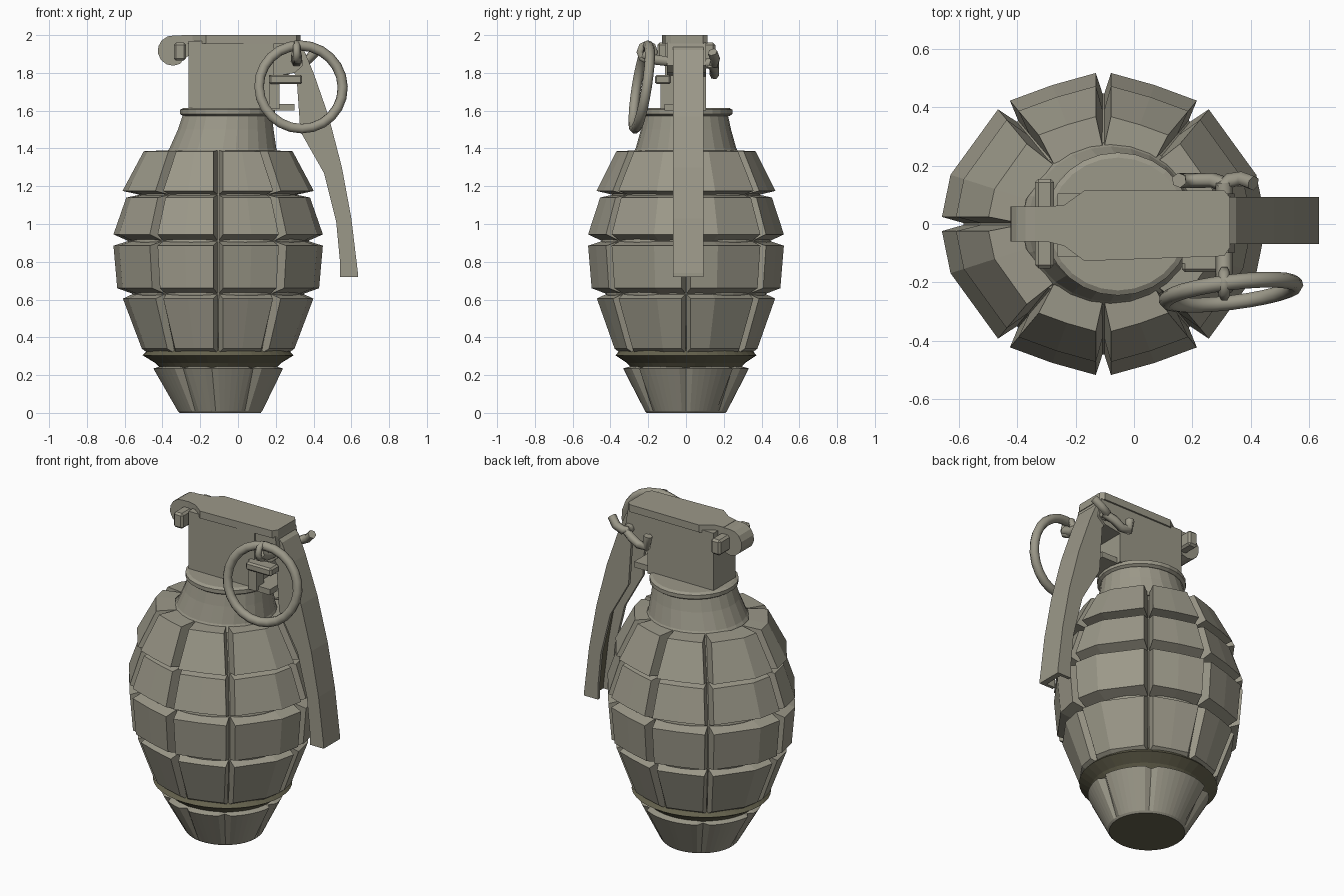
import bpy, bmesh, math
from mathutils import Vector, Euler

if "Cube" in bpy.data.objects:
    bpy.data.objects.remove(bpy.data.objects["Cube"])

metal = bpy.data.materials.new("olive_grey_metal")
metal.diffuse_color = (0.33, 0.315, 0.25, 1)
metal.use_nodes = True
metal.node_tree.nodes["Principled BSDF"].inputs["Base Color"].default_value = metal.diffuse_color
dark = bpy.data.materials.new("dark_olive_recess")
dark.diffuse_color = (0.13, 0.122, 0.075, 1)
dark.use_nodes = True
dark.node_tree.nodes["Principled BSDF"].inputs["Base Color"].default_value = dark.diffuse_color
CX, YS = -0.105, 0.935          # body axis and slight flattening in y


def finish(name, bm, bevel=0, dark_rule=None):
    bmesh.ops.recalc_face_normals(bm, faces=bm.faces)
    if dark_rule:
        bm.normal_update()
        for f in bm.faces:
            f.material_index = 1 if dark_rule(f) else 0
    me = bpy.data.meshes.new(name)
    bm.to_mesh(me)
    bm.free()
    me.materials.append(metal)
    if dark_rule:
        me.materials.append(dark)
    ob = bpy.data.objects.new(name, me)
    bpy.context.collection.objects.link(ob)
    if bevel:
        m = ob.modifiers.new("bevel", 'BEVEL')
        m.width, m.segments = bevel, 1
    return ob


def lathe(name, prof, n=30, dent=None, ys=YS, dark_rule=None):
    # prof: (z, radius, centre x)
    bm = bmesh.new()
    rings = []
    for z, r, cx in prof:
        ring = []
        for i in range(n):
            a = math.pi / 2 + 2 * math.pi * i / n
            rr = r - (dent(i, z) if dent else 0)
            ring.append(bm.verts.new((cx + rr * math.cos(a), rr * math.sin(a) * ys, z)))
        rings.append(ring)
    for a, b in zip(rings, rings[1:]):
        for i in range(n):
            j = (i + 1) % n
            bm.faces.new((a[i], a[j], b[j], b[i]))
    bm.faces.new(rings[0])
    bm.faces.new(rings[-1])
    return finish(name, bm, 0, dark_rule)


def prism(name, pts, y0, y1, bevel=0):
    # side outline in x,z pushed through y
    bm = bmesh.new()
    a = [bm.verts.new((x, y0, z)) for x, z in pts]
    b = [bm.verts.new((x, y1, z)) for x, z in pts]
    n = len(pts)
    for i in range(n):
        bm.faces.new((a[i], a[(i + 1) % n], b[(i + 1) % n], b[i]))
    bm.faces.new(a)
    bm.faces.new(b)
    return finish(name, bm, bevel)


def box(name, x0, x1, y0, y1, z0, z1, bevel=0):
    return prism(name, [(x0, z0), (x1, z0), (x1, z1), (x0, z1)], y0, y1, bevel)


def tube(name, pts, r, cyclic=False, sides=1):
    cu = bpy.data.curves.new(name, 'CURVE')
    cu.dimensions = '3D'
    cu.bevel_depth, cu.bevel_resolution, cu.use_fill_caps = r, sides, True
    sp = cu.splines.new('POLY')
    sp.points.add(len(pts) - 1)
    for p, q in zip(sp.points, pts):
        p.co = (*q, 1)
    sp.use_cyclic_u = cyclic
    cu.materials.append(metal)
    ob = bpy.data.objects.new(name, cu)
    bpy.context.collection.objects.link(ob)
    return ob


# inner core, seen in the grooves
lathe("body_core", [(0.23, 0.30, CX), (0.265, 0.335, CX), (0.305, 0.40, CX), (0.32, 0.385, CX),
                    (0.35, 0.36, CX), (0.63, 0.455, CX), (0.91, 0.48, CX), (1.155, 0.42, CX),
                    (1.375, 0.30, CX)], 40, dark_rule=lambda f: f.calc_center_median().z < 0.34)

# raised blocks: base z0,r0,z1,r1 then outer face z0,r0,z1,r1
rows = [(0.315, 0.37, 0.63, 0.45, 0.34, 0.405, 0.605, 0.505),
        (0.63, 0.45, 0.91, 0.475, 0.66, 0.535, 0.885, 0.555),
        (0.91, 0.475, 1.155, 0.415, 0.945, 0.555, 1.14, 0.487),
        (1.155, 0.415, 1.39, 0.28, 1.175, 0.507, 1.385, 0.395)]
# eight columns: start, crease, end; wide ones at the sides, narrow ones front and back
cols = [(0, 19, 52), (52, 71, 90)]
cols += [(180 - c, 180 - b, 180 - a) for a, b, c in cols]
cols += [(360 - c, 360 - b, 360 - a) for a, b, c in cols]
for k, (bz0, br0, bz1, br1, fz0, fr0, fz1, fr1) in enumerate(rows):
    bm = bmesh.new()
    for start, crease, end in cols:
        wide = end - start > 45

        def line(z, r, gap):
            g = gap / r
            angs = (math.radians(start) + g, math.radians(crease), math.radians(end) - g)
            p = [Vector((CX + r * math.cos(a), r * math.sin(a) * YS, z)) for a in angs]
            if not wide:                # narrow blocks have almost flat faces
                p[1] = p[1] * 0.3 + (p[0] + p[2]) * 0.35
            return [bm.verts.new(v) for v in p]
        b0, b1 = line(bz0, br0, 0.002), line(bz1, br1, 0.002)
        f0, f1 = line(fz0, fr0, 0.026), line(fz1, fr1, 0.026)
        for p, q in ((b0, f0), (f0, f1), (f1, b1), (b1, b0)):
            for i in (0, 1):
                bm.faces.new((p[i], p[i + 1], q[i + 1], q[i]))
        for i in (0, 2):
            bm.faces.new((b0[i], f0[i], f1[i], b1[i]))
    finish("block_row_%d" % (k + 1), bm)

# base cup with slits that fade towards the foot, dark underside
slits = (6, 15, 24, 29, 36, 45, 54)
lathe("base_cup", [(0.0, 0.215, CX + 0.01), (0.01, 0.225, CX + 0.01), (0.235, 0.345, CX), (0.245, 0.31, CX)],
      60, lambda i, z: 0.13 * z if i in slits else 0, 0.965, lambda f: f.normal.z < -0.9)

# neck and lip
lathe("neck", [(1.36, 0.31, -0.085), (1.40, 0.285, -0.08), (1.50, 0.255, -0.065), (1.575, 0.238, -0.057)], 26)
lathe("neck_lip", [(1.572, 0.238, -0.055), (1.582, 0.253, -0.055), (1.605, 0.253, -0.055),
                   (1.615, 0.235, -0.055)], 26, None, 0.97)

# fuse head: tall block, overhang above the lever and cap
box("fuse_head", -0.262, 0.19, -0.112, 0.105, 1.60, 1.97)
prism("head_overhang", [(0.18, 1.78), (0.30, 1.80), (0.345, 1.84), (0.325, 1.96), (0.18, 1.97)], -0.10, 0.105)
bm = bmesh.new()
plan = [(-0.30, -0.06), (-0.24, -0.075), (-0.17, -0.127), (0.31, -0.11), (0.33, -0.08),
        (0.33, 0.09), (0.31, 0.115), (-0.17, 0.115), (-0.24, 0.065), (-0.30, 0.06)]
lo = [bm.verts.new((x, y, 1.955)) for x, y in plan]
hi = [bm.verts.new((x, y, 2.0)) for x, y in plan]
for i in range(len(plan)):
    j = (i + 1) % len(plan)
    bm.faces.new((lo[i], lo[j], hi[j], hi[i]))
bm.faces.new(lo)
bm.faces.new(hi)
finish("head_cap", bm)

# rolled nose with cross pin
nose = [(-0.25, 1.998), (-0.34, 1.998)]
nose += [(-0.345 + 0.08 * math.cos(math.radians(a)), 1.918 + 0.08 * math.sin(math.radians(a)))
         for a in range(110, 300, 27)]
nose += [(-0.29, 1.87), (-0.25, 1.90)]
prism("rolled_nose", nose, -0.06, 0.06)
box("nose_pin", -0.34, -0.275, -0.152, 0.155, 1.865, 1.96, 0.012)

# lever: outer plate and two side flanges
outer = [(0.30, 1.96), (0.35, 1.92), (0.40, 1.80), (0.48, 1.57), (0.55, 1.30), (0.60, 1.03), (0.635, 0.74), (0.635, 0.72)]
inner = [(0.24, 1.92), (0.26, 1.86), (0.31, 1.78), (0.33, 1.49), (0.455, 1.27), (0.52, 1.01), (0.54, 0.80), (0.54, 0.72)]
bm = bmesh.new()
prev = None
for i, (x, z) in enumerate(outer):
    w = 0.06 if i < 3 else 0.08
    q = [bm.verts.new((px, 0.012 + s * w, z)) for px, s in ((x, -1), (x, 1), (x - 0.035, 1), (x - 0.035, -1))]
    if prev:
        for k in range(4):
            bm.faces.new((prev[k], prev[(k + 1) % 4], q[(k + 1) % 4], q[k]))
    else:
        bm.faces.new(q)
    prev = q
bm.faces.new(prev)
finish("lever_plate", bm, 0, lambda f: f.normal.x < -0.8)
for s, y in (("front", -0.068), ("back", 0.072)):
    bm = bmesh.new()
    for i in range(len(outer) - 1):
        quad = [outer[i], outer[i + 1], inner[i + 1], inner[i]]
        a = [bm.verts.new((x, y, z)) for x, z in quad]
        b = [bm.verts.new((x, y + 0.02, z)) for x, z in quad]
        bm.faces.new(a)
        bm.faces.new(b)
        for k in (0, 2):
            bm.faces.new((a[k], a[k + 1], b[k + 1], b[k]))
        if i == len(outer) - 2:
            bm.faces.new((a[1], a[2], b[2], b[1]))
    bmesh.ops.remove_doubles(bm, verts=bm.verts, dist=0.0005)
    finish("lever_flange_" + s, bm)

# bracket under the front of the head
box("bracket_post", 0.165, 0.22, -0.135, -0.06, 1.61, 1.79)
box("bracket_foot", 0.165, 0.30, -0.115, 0.08, 1.60, 1.635)
box("bracket_shelf", 0.165, 0.34, -0.165, -0.08, 1.74, 1.79, 0.01)

# safety pin with bent legs behind
tube("safety_pin", [(0.31, -0.23, 1.90), (0.31, -0.17, 1.87), (0.31, 0.0, 1.85), (0.31, 0.14, 1.85)], 0.03)
tube("pin_leg_outer", [(0.30, 0.12, 1.85), (0.33, 0.15, 1.85), (0.37, 0.155, 1.87),
                       (0.41, 0.14, 1.91)], 0.026)
tube("pin_leg_inner", [(0.33, 0.13, 1.85), (0.27, 0.15, 1.82), (0.22, 0.15, 1.79),
                       (0.165, 0.15, 1.79), (0.155, 0.15, 1.86)], 0.026)
tube("pin_eye", [(0.31, -0.205 + 0.04 * math.cos(a), 1.91 + 0.045 * math.sin(a))
                 for a in [i * math.pi / 4 for i in range(8)]], 0.02, True)

# pull ring, tilted so its lower side hangs away from the body
rot = Euler((math.radians(-9), 0, math.radians(7))).to_matrix()
ring = []
for i in range(24):
    a = 2 * math.pi * i / 24
    p = rot @ Vector((0.223 * math.cos(a), 0, 0.223 * math.sin(a)))
    ring.append(p + Vector((0.333, -0.235, 1.725)))
if ring[18].y > ring[6].y:
    ring = [Vector((p.x, -0.47 - p.y + 0.24 * (p.x - 0.333), p.z)) for p in ring]
tube("pull_ring", ring, 0.027, True, 2)
